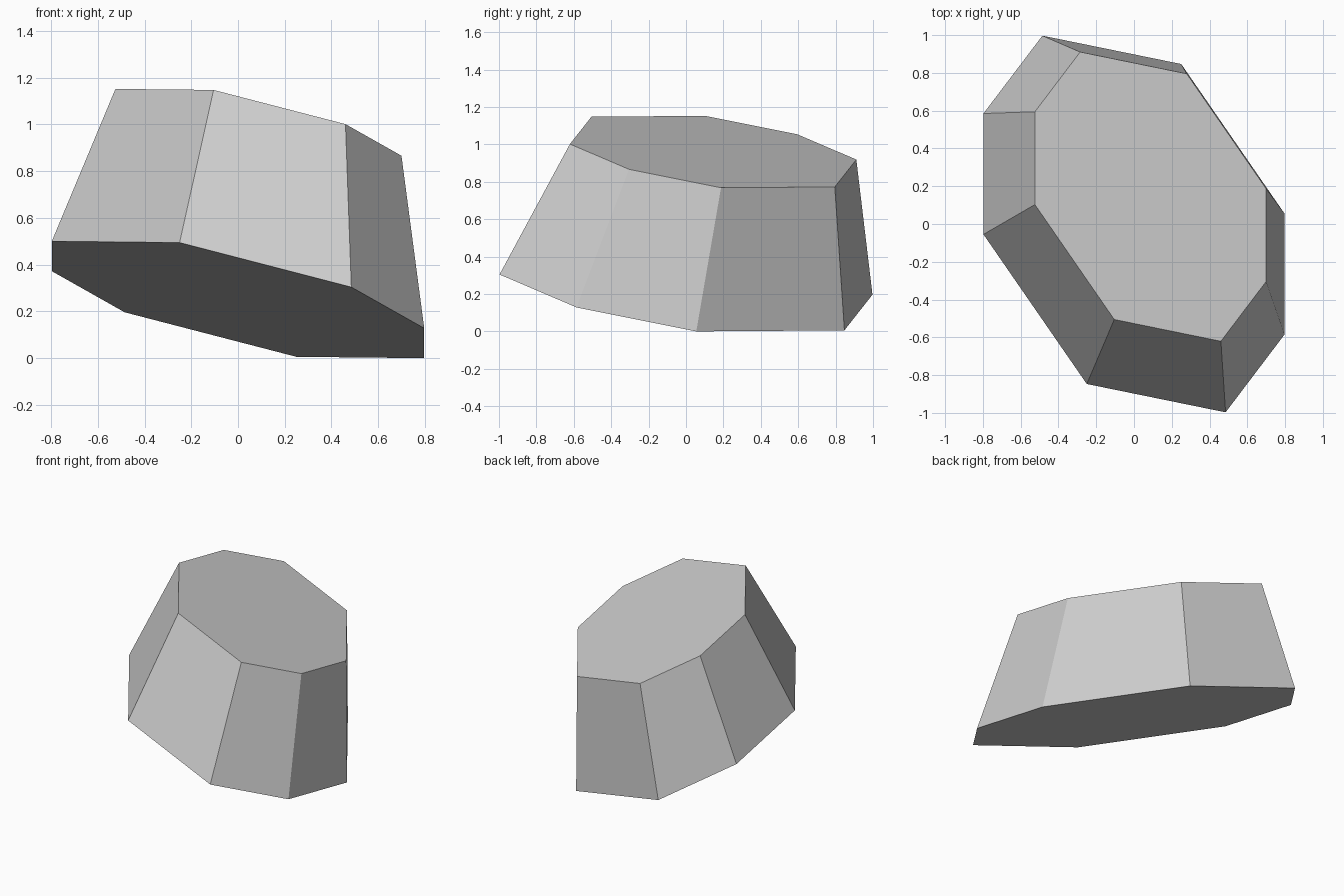
import bpy
import bmesh
from mathutils import Vector

cube = bpy.data.objects.get("Cube")
if cube:
    bpy.data.objects.remove(cube, do_unlink=True)

# One plain grey for the whole block
grey = bpy.data.materials.new("stone grey")
colour = (0.6, 0.6, 0.6, 1.0)
grey.use_nodes = True
grey.diffuse_color = colour
grey.node_tree.nodes["Principled BSDF"].inputs["Base Color"].default_value = colour

# Half of the octagonal outline; the other half is its point reflection
half = [(0.485, -0.997), (0.797, -0.585), (0.797, 0.055), (0.25, 0.847)]
outline = half + [(-x, -y) for x, y in half]

BASE_CENTRE = Vector((0, 0, 0.25))
TOP_CENTRE = Vector((0.0875, 0.145, 0.96))
TAPER = 0.768


def ring(bm, centre, scale):
    """Outline laid on the tilted plane shared by both ends."""
    return [bm.verts.new(centre + scale * Vector((x, y, -0.3 * x - 0.2 * y)))
            for x, y in outline]


# Tapered, leaning octagonal block
bm = bmesh.new()
base = ring(bm, BASE_CENTRE, 1.0)
top = ring(bm, TOP_CENTRE, TAPER)
bm.faces.new(reversed(base))
bm.faces.new(top)
count = len(outline)
for i in range(count):
    j = (i + 1) % count
    bm.faces.new((base[i], base[j], top[j], top[i]))
bmesh.ops.recalc_face_normals(bm, faces=bm.faces[:])

mesh = bpy.data.meshes.new("tapered_block")
bm.to_mesh(mesh)
bm.free()
mesh.materials.append(grey)
block = bpy.data.objects.new("tapered_block", mesh)
bpy.context.collection.objects.link(block)
